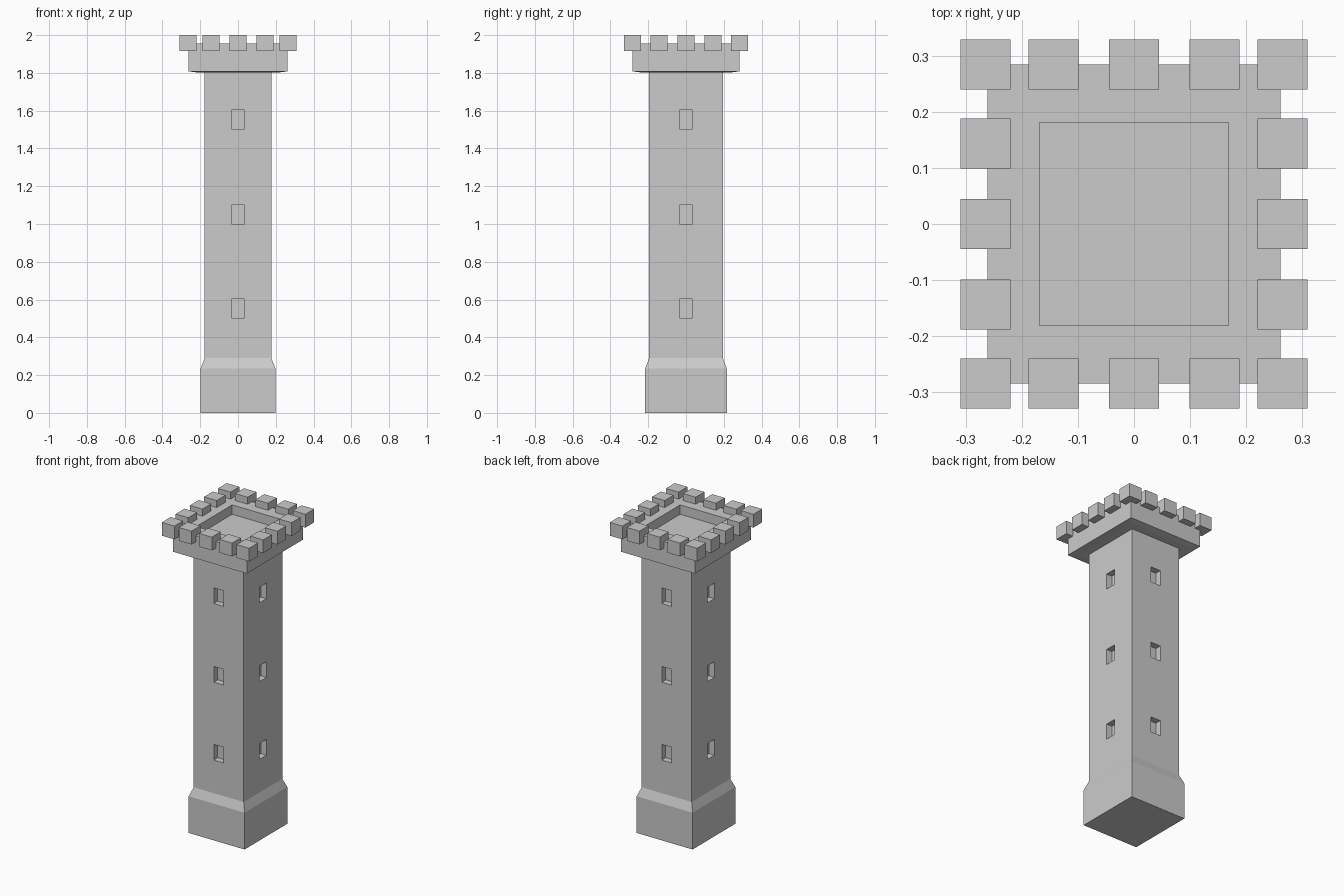
import bpy, bmesh
from mathutils import Matrix, Vector

if "Cube" in bpy.data.objects:
    bpy.data.objects.remove(bpy.data.objects["Cube"])


def finish(name, bm):
    bmesh.ops.recalc_face_normals(bm, faces=bm.faces)
    me = bpy.data.meshes.new(name)
    bm.to_mesh(me)
    bm.free()
    ob = bpy.data.objects.new(name, me)
    bpy.context.collection.objects.link(ob)
    return ob


def add_box(bm, centre, size):
    bmesh.ops.create_cube(bm, size=1, matrix=Matrix.Translation(Vector(centre)) @ Matrix.Diagonal((*size, 1)))


def box(name, centre, size):
    bm = bmesh.new()
    add_box(bm, centre, size)
    return finish(name, bm)


def loft(name, rings):
    """Stack rectangles (half x, half y, z) into a closed solid."""
    bm = bmesh.new()
    loops = [[bm.verts.new((sx * hx, sy * hy, z)) for sx, sy in ((-1, -1), (1, -1), (1, 1), (-1, 1))]
             for hx, hy, z in rings]
    for a, b in zip(loops, loops[1:]):
        for i in range(4):
            j = (i + 1) % 4
            bm.faces.new((a[i], a[j], b[j], b[i]))
    bm.faces.new(loops[0][::-1])
    bm.faces.new(loops[-1])
    return finish(name, bm)


# Tower: plinth, sloped shoulder, shaft, overhanging parapet and sunken roof
SX, SY = 0.177, 0.195
tower = loft("tower", [
    (0.198, 0.216, 0), (0.198, 0.216, 0.235),
    (SX, SY, 0.29), (SX, SY, 1.803),
    (0.222, 0.243, 1.803), (0.261, 0.284, 1.808),
    (0.261, 0.284, 1.955), (0.168, 0.181, 1.955),
    (0.168, 0.181, 1.895)])

# Window recesses, three on each side
DEPTH = 0.04
bm = bmesh.new()
for z in (0.552, 1.05, 1.553):
    for s in (-1, 1):
        add_box(bm, (0, s * SY, z), (0.07, 2 * DEPTH, 0.1))
        add_box(bm, (s * SX, 0, z), (2 * DEPTH, 0.07, 0.1))
cutter = finish("window_cutter", bm)
cutter.hide_render = True
cutter.hide_set(True)
cut = tower.modifiers.new("windows", 'BOOLEAN')
cut.operation = 'DIFFERENCE'
cut.solver = 'EXACT'
cut.object = cutter

# Merlons around the edge of the parapet
xs = (-0.265, -0.1435, 0, 0.1435, 0.265)
ys = (-0.284, -0.1435, 0, 0.1435, 0.284)
for i, x in enumerate(xs):
    for j, y in enumerate(ys):
        if i in (0, 4) or j in (0, 4):
            box(f"merlon_{i}_{j}", (x, y, 1.9575), (0.089, 0.089, 0.085))
